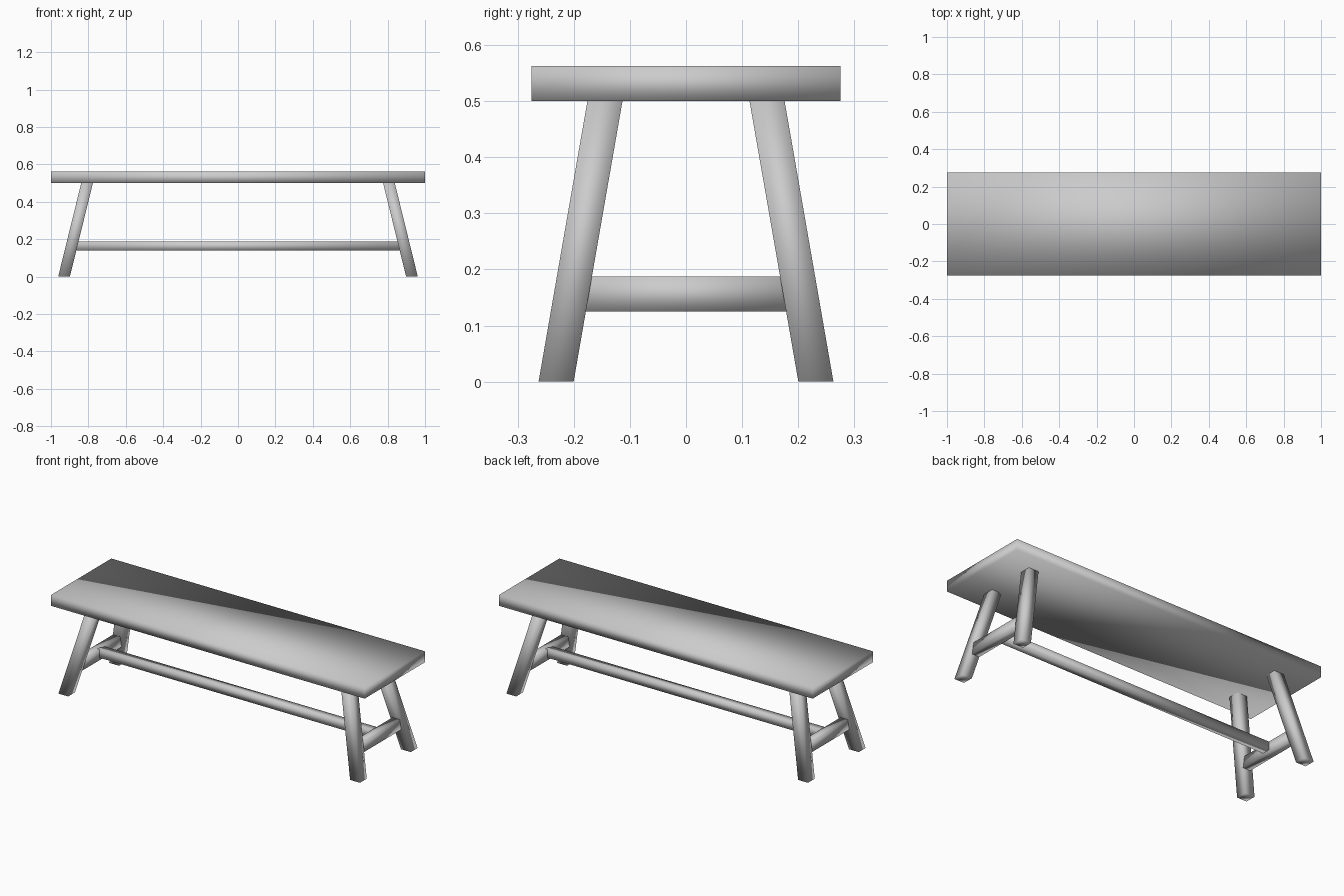
import bpy
import bmesh
from mathutils import Vector

if "Cube" in bpy.data.objects:
    bpy.data.objects.remove(bpy.data.objects["Cube"])


def block(name, size, bottom, top):
    """Smooth-shaded bar with level ends, slanted from bottom centre to top centre."""
    low, high = Vector(bottom), Vector(top)
    bm = bmesh.new()
    bmesh.ops.create_cube(bm, size=1)
    for v in bm.verts:
        centre = high if v.co.z > 0 else low
        v.co = centre + Vector((v.co.x * size[0], v.co.y * size[1], 0))
    for f in bm.faces:
        f.smooth = True
    mesh = bpy.data.meshes.new(name)
    bm.to_mesh(mesh)
    bm.free()
    obj = bpy.data.objects.new(name, mesh)
    bpy.context.collection.objects.link(obj)
    return obj


# Seat plank
block("seat", (2.0, 0.55), (0, 0, 0.5), (0, 0, 0.5625))

for sx, side in ((-1, "left"), (1, "right")):
    # Splayed legs
    for sy, face in ((-1, "front"), (1, "back")):
        block(f"{face}_{side}_leg", (0.0625, 0.0625),
              (sx * 0.93, sy * 0.2315, 0), (sx * 0.807, sy * 0.1445, 0.5))
    # Cross rail between each pair of legs
    block(f"{side}_cross_rail", (0.047, 0.4),
          (sx * 0.8915, 0, 0.125), (sx * 0.8915, 0, 0.1875))

# Long stretcher joining the cross rails
block("long_stretcher", (1.76, 0.047), (0, 0, 0.14), (0, 0, 0.1875))
